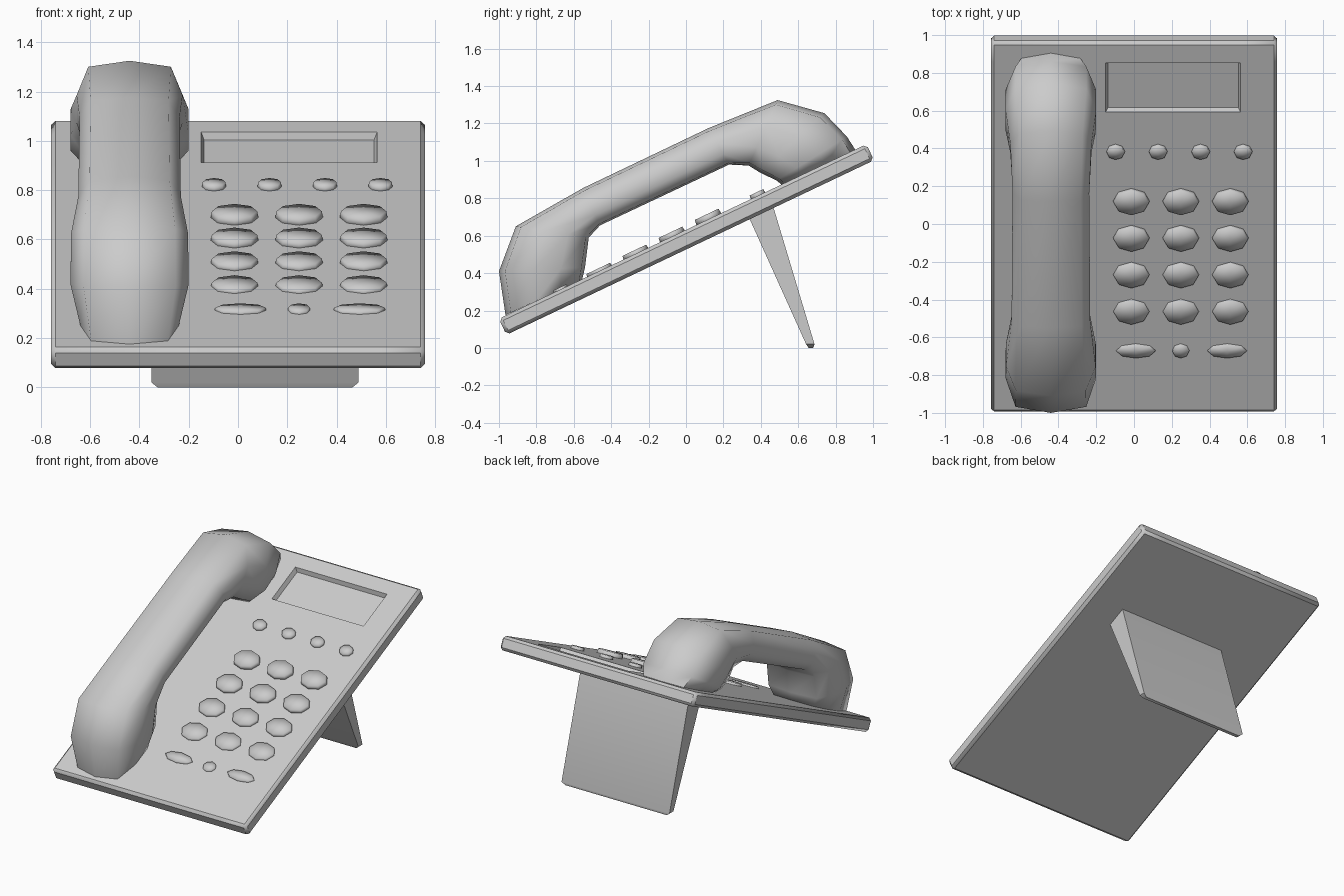
import bpy, bmesh, math
from mathutils import Matrix, Vector

if "Cube" in bpy.data.objects:
    bpy.data.objects.remove(bpy.data.objects["Cube"])

# Tilted frame of the desk unit: local x, y lie in its top surface, z is its normal
TILT = math.radians(25.4)
FRAME = Matrix.Translation((0, 0, 0.631)) @ Matrix.Rotation(TILT, 4, 'X')


def finish(bm, name, angle):
    bmesh.ops.recalc_face_normals(bm, faces=bm.faces)
    mesh = bpy.data.meshes.new(name)
    bm.to_mesh(mesh)
    bm.free()
    ob = bpy.data.objects.new(name, mesh)
    bpy.context.collection.objects.link(ob)
    bpy.ops.object.select_all(action='DESELECT')
    ob.select_set(True)
    bpy.context.view_layer.objects.active = ob
    bpy.ops.object.shade_smooth_by_angle(angle=math.radians(angle))
    return ob


def loft(name, rings, angle):
    """Skin a list of equal-length point rings and cap both ends."""
    bm = bmesh.new()
    loops = [[bm.verts.new(p) for p in ring] for ring in rings]
    for a, b in zip(loops, loops[1:]):
        n = len(a)
        for i in range(n):
            bm.faces.new((a[i], a[(i + 1) % n], b[(i + 1) % n], b[i]))
    bm.faces.new(loops[0])
    bm.faces.new(loops[-1])
    return finish(bm, name, angle)


# Slab body with chamfered edges and a sunken display window
bm = bmesh.new()
u0, u1, thick = -1.108, 1.068, 0.095
bmesh.ops.create_cube(bm, size=1, matrix=Matrix.Translation((0, (u0 + u1) / 2, -thick / 2))
                      @ Matrix.Diagonal((1.516, u1 - u0, thick, 1)))
bmesh.ops.bevel(bm, geom=bm.edges[:], offset=0.018, segments=1, affect='EDGES')
xa, xb, ya, yb = -0.15, 0.565, 0.655, 0.945
for co, no in (((xa, 0, 0), (1, 0, 0)), ((xb, 0, 0), (1, 0, 0)),
               ((0, ya, 0), (0, 1, 0)), ((0, yb, 0), (0, 1, 0))):
    bmesh.ops.bisect_plane(bm, geom=bm.verts[:] + bm.edges[:] + bm.faces[:],
                           plane_co=co, plane_no=no)
window = []
for f in bm.faces:
    c = f.calc_center_median()
    if c.z > -0.001 and xa < c.x < xb and ya < c.y < yb:
        window.append(f)
bmesh.ops.inset_region(bm, faces=window, thickness=0.018, depth=-0.03)
finish(bm, "phone_body", 40).matrix_world = FRAME


# Eight-sided keys, sized by half width and half length as seen from above
def key(name, x, y, rx, ry, height):
    bm = bmesh.new()
    bmesh.ops.create_cone(bm, cap_ends=True, cap_tris=True, segments=8,
                          radius1=1, radius2=0.93, depth=1)
    c = math.cos(TILT)
    low = -0.012
    bm.transform(Matrix.Translation((x, y / c, (height + low) / 2))
                 @ Matrix.Diagonal((rx, ry / c, height - low, 1)))
    finish(bm, name, 180).matrix_world = FRAME


for i in range(4):
    key(f"function_key_{i + 1}", -0.097 + 0.225 * i, 0.385, 0.05, 0.039, 0.02)
for r, h in enumerate((0.028, 0.024, 0.02, 0.015)):
    for c in range(3):
        key(f"dial_key_{r + 1}_{c + 1}", -0.014 + 0.262 * c, 0.122 - 0.195 * r,
            0.099, 0.068, h)
for name, x, rx in (("left", 0.01, 0.109), ("middle", 0.248, 0.047), ("right", 0.493, 0.109)):
    key(f"bottom_key_{name}", x, -0.67, rx, 0.038, 0.012)

# Handset: stations along the grip (outer y z, inner y z, half width)
SECTION = [(0, 1), (0.78, 0.93), (1, 0.6), (1, 0.28), (0.78, 0.04),
           (0, 0), (-0.78, 0.04), (-1, 0.28), (-1, 0.6), (-0.78, 0.93)]
STATIONS = [
    (-0.965, 0.175, -0.555, 0.365, 0.20),
    (-1.0, 0.41, -0.54, 0.43, 0.24),
    (-0.91, 0.65, -0.52, 0.59, 0.237),
    (-0.55, 0.855, -0.46, 0.655, 0.208),
    (0.12, 1.175, 0.23, 0.98, 0.203),
    (0.49, 1.325, 0.335, 0.975, 0.215),
    (0.74, 1.255, 0.40, 0.935, 0.24),
    (0.86, 1.13, 0.485, 0.895, 0.24),
    (0.905, 1.06, 0.51, 0.873, 0.20),
]
rings = []
for oy, oz, iy, iz, w in STATIONS:
    outer, inner = Vector((-0.44, oy, oz)), Vector((-0.44, iy, iz))
    rings.append([inner.lerp(outer, t) + Vector((s * w, 0, 0)) for s, t in SECTION])
loft("handset", rings, 65)

# Tapered rear stand: back y, front y, z and x inset per level
rings = []
for ya, yb, za, zb, inset in ((0.34, 0.465, 0.69, 0.76, 0), (0.642, 0.687, 0.02, 0.02, 0),
                              (0.655, 0.68, 0, 0, 0.025)):
    x0, x1 = -0.352 + inset, 0.49 - inset
    rings.append([(x0, ya, za), (x1, ya, za), (x1, yb, zb), (x0, yb, zb)])
loft("rear_stand", rings, 40)
